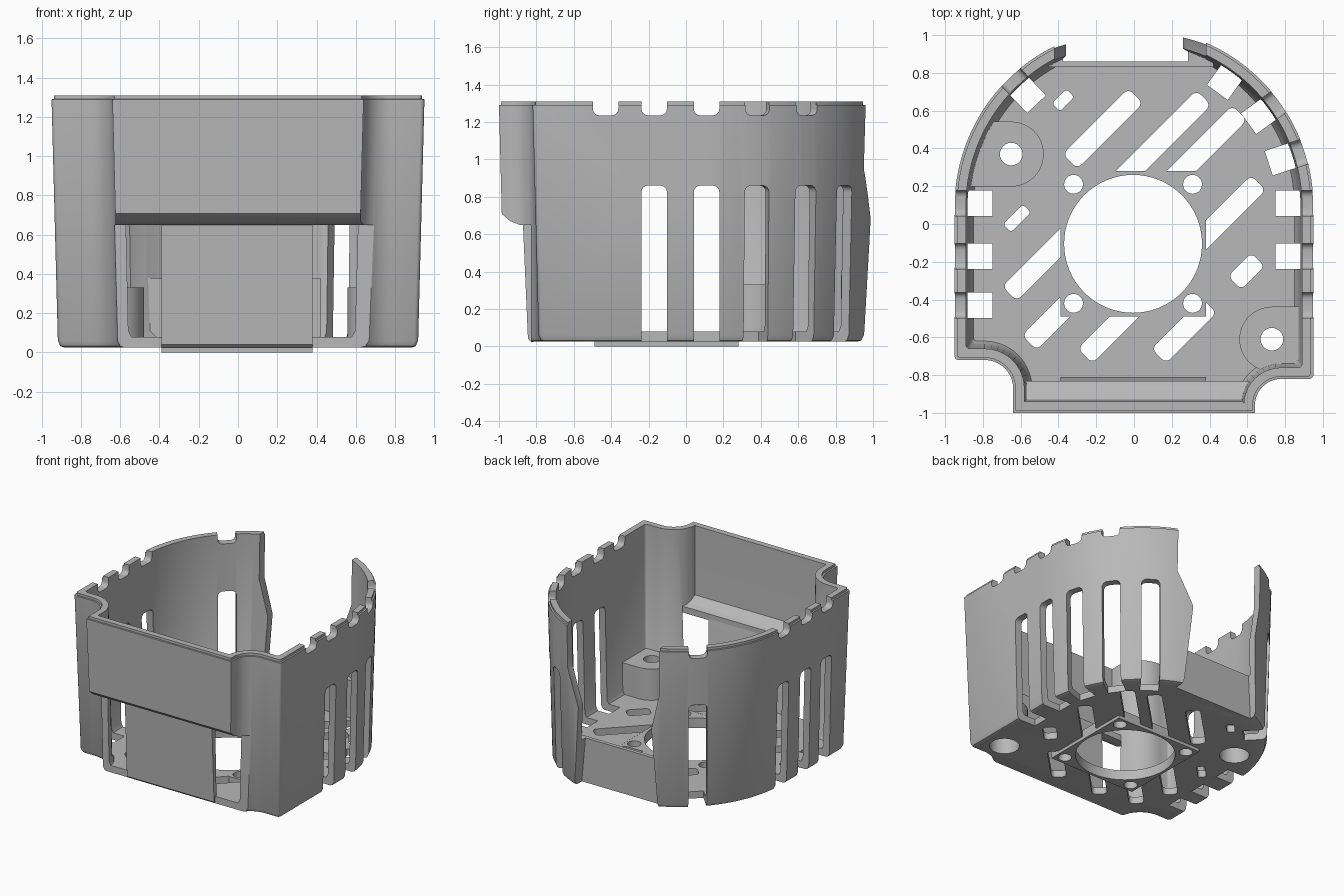
import bpy, bmesh
from math import sin, cos, pi, radians
from mathutils import Vector

if "Cube" in bpy.data.objects:
    bpy.data.objects.remove(bpy.data.objects["Cube"])

grey = bpy.data.materials.new("light_grey_plastic")
grey.use_nodes = True
GREY = (0.48, 0.48, 0.48, 1)
grey.diffuse_color = GREY
grey.node_tree.nodes["Principled BSDF"].inputs["Base Color"].default_value = GREY

ARC_Y = 0.09      # centre of the round back
FLOOR = 0.08      # top of the floor


def loft(name, rings):
    """Closed solid through rings of equally many points."""
    bm = bmesh.new()
    loops = [[bm.verts.new(p) for p in ring] for ring in rings]
    n = len(loops[0])
    for a, b in zip(loops, loops[1:]):
        for i in range(n):
            j = (i + 1) % n
            bm.faces.new((a[i], a[j], b[j], b[i]))
    bm.faces.new(loops[0][::-1])
    bm.faces.new(loops[-1])
    bmesh.ops.recalc_face_normals(bm, faces=bm.faces)
    mesh = bpy.data.meshes.new(name)
    bm.to_mesh(mesh)
    bm.free()
    mesh.materials.append(grey)
    obj = bpy.data.objects.new(name, mesh)
    bpy.context.collection.objects.link(obj)
    return obj


def prism(name, profile, w0, w1, place):
    return loft(name, [[place(u, v, w) for u, v in profile] for w in (w0, w1)])


def along_x(u, v, w): return Vector((w, u, v))
def along_y(u, v, w): return Vector((u, w, v))
def along_z(u, v, w): return Vector((u, v, w))


def arc(cx, cy, r, a0, a1, n):
    return [(cx + r * cos(radians(a0 + (a1 - a0) * i / n)),
             cy + r * sin(radians(a0 + (a1 - a0) * i / n))) for i in range(n + 1)]


def rounded(u0, u1, v0, v1, r):
    return (arc(u1 - r, v1 - r, r, 0, 90, 4) + arc(u0 + r, v1 - r, r, 90, 180, 4)
            + arc(u0 + r, v0 + r, r, 180, 270, 4) + arc(u1 - r, v0 + r, r, 270, 360, 4))


def circle(x, y, r, n=32):
    return arc(x, y, r, 0, 360, n)[:-1]


def box(u0, u1, v0, v1):
    return [(u0, v0), (u1, v0), (u1, v1), (u0, v1)]


def combine(obj, other, op="DIFFERENCE", keep=False):
    mod = obj.modifiers.new("cut", "BOOLEAN")
    mod.operation, mod.solver, mod.object = op, "EXACT", other
    bpy.context.view_layer.objects.active = obj
    bpy.ops.object.modifier_apply(modifier=mod.name)
    if not keep:
        bpy.data.objects.remove(other)


def outline(d, z):
    """Plan of the housing, moved inward by d."""
    pts = [(-0.64 + d, -1 + d), (0.64 - d, -1 + d)]
    pts += arc(0.78, -0.96, 0.14 + d, 180, 90, 10)
    pts += arc(0.93 - d, -0.80 + d, 0.02, -90, 0, 3)
    pts += arc(0, ARC_Y, 0.95 - d, 0, 180, 64)
    pts += arc(-0.93 + d, -0.70 + d, 0.02, 180, 270, 3)
    pts += arc(-0.79, -0.87, 0.15 + d, 90, 0, 10)
    return [(x, y, z) for x, y in pts]


def shell(name, levels):
    return loft(name, [outline(d, z) for z, d in levels])


# Housing with tapered walls, rounded foot and stepped rim
body = shell("housing", [(0.025, 0.065), (0.032, 0.045), (0.06, 0.032),
                         (1.29, 0), (1.291, 0.012), (1.31, 0.012)])
cavity = shell("cavity", [(FLOOR, 0.1), (0.11, 0.085), (1.25, 0.06), (1.5, 0.06)])

# Sloped shelf below the front bulge, and low back wall
combine(cavity, prism("shelf", [(-0.83, -0.1), (-0.83, 0.70), (-0.87, 0.715), (-0.95, 0.78),
                                (-1.2, 0.78), (-1.2, -0.1)], -0.8, 0.8, along_x))
combine(cavity, prism("sill", box(-0.55, 0.42, -0.1, 0.38), 0.83, 1.2, along_y))
combine(body, cavity)
combine(body, prism("recess", [(-0.83, -0.1), (-0.83, 0.65), (-0.89, 0.65), (-0.94, 0.67),
                               (-1.01, 0.73), (-1.2, 0.73), (-1.2, -0.1)], -0.79, 0.79, along_x))

# Rear opening with bulged edges
combine(body, prism("opening", [(-0.40, -0.1), (-0.36, 0.66), (-0.42, 0.95), (-0.42, 1.5),
                                (0.38, 1.5), (0.38, 0.95), (0.26, 0.68), (0.33, -0.1)],
                    0.86, 1.3, along_y))


# Side slots and rim notches, placed by height along the flank or angle on the arc
def flank(side, y):
    return Vector((0, y, 0)), Vector((side, 0, 0))


def around(angle):
    return Vector((0, ARC_Y, 0)), Vector((cos(radians(angle)), sin(radians(angle)), 0))


def wall_cut(spot, z0, z1, r0, half=0.068):
    base, out = spot
    tangent = Vector((-out.y, out.x, 0))
    combine(body, prism("slot", rounded(-half, half, z0, z1, 0.035), r0, 1.2,
                        lambda u, v, w: base + out * w + tangent * u + Vector((0, 0, v))))


flanks = [flank(s, y) for s in (-1, 1) for y in (-0.17, 0.11)]
left_front, right_front = flank(-1, -0.43), flank(1, -0.43)
arcs = [around(a) for a in (18, 36, 133.5)]
for spot in flanks + arcs + [left_front, around(54)]:
    wall_cut(spot, -0.2, 0.86, 0.75)
for spot in flanks + arcs + [left_front, right_front]:
    wall_cut(spot, 1.235, 1.5, 0.8)

# Diagonal floor vents: lower-left corner, upper-right corner, width
vents = [(-.43, .60, -.32, .71, .06), (-.37, .30, .04, .71, .11), (-.15, .15, .40, .70, .11),
         (.15, .18, .59, .62, .11), (.28, -.16, .69, .25, .11), (.505, -.34, .685, -.16, .1),
         (-.69, -.04, -.55, .10, .06), (-.69, -.40, -.29, 0, .11), (-.585, -.66, -.30, -.375, .11),
         (-.29, -.73, .04, -.40, .11), (.10, -.73, .43, -.40, .11)]
diag, cross = Vector((1, 1, 0)).normalized(), Vector((-1, 1, 0)).normalized()
for x0, y0, x1, y1, w in vents:
    mid = Vector(((x0 + x1) / 2, (y0 + y1) / 2, 0))
    half = (x1 - x0) / 2 * 2 ** 0.5 - w * 0.4
    combine(body, prism("vent", rounded(-half, half, -w / 2, w / 2, w * 0.3), -0.1, 0.2,
                        lambda u, v, z: mid + diag * u + cross * v + Vector((0, 0, z))))

# Square fan mount under the floor, with a round opening and four screw holes
combine(body, prism("fan_well", box(-0.385, 0.375, -0.485, 0.275), -0.1, 0.2, along_z))
fan = prism("fan_mount", box(-0.39, 0.38, -0.49, 0.28), 0, FLOOR - 0.001, along_z)
combine(fan, prism("fan_hole", circle(-0.005, -0.105, 0.365, 64), -0.1, 0.2, along_z))
for x in (-0.32, 0.31):
    for y in (-0.42, 0.21):
        combine(fan, prism("screw", circle(x, y, 0.05, 24), -0.1, 0.2, along_z))

# Front panel between the two windows
panel = prism("front_panel", [(-0.825, 0.022), (-0.845, 0.04), (-0.872, 0.66), (-0.84, 0.69),
                              (-0.83, 0.66), (-0.815, 0.09), (-0.80, 0.03)],
              -0.39, 0.38, along_x)

# Screw bosses joined to the side walls, counterbored from below
bosses = []
limit = shell("limit", [(0.03, 0.06), (0.08, 0.05), (1.2, 0.03)])
for name, x, y, turn in (("left_boss", 0.73, -0.61, 90), ("right_boss", -0.65, 0.37, -90)):
    r = 0.172
    far = 1.1 if x > 0 else -1.1
    end = 1 if x > 0 else -1
    profile = arc(x, y, r, turn, turn + 180, 24) + [(far, y - end * r), (far, y + end * r)]
    boss = prism(name, profile, 0.04, 0.33, along_z)
    combine(boss, limit, "INTERSECT", keep=True)
    for part in (boss, body):
        combine(part, prism("bore", circle(x, y, 0.11), -0.1, 0.27, along_z))
    combine(boss, prism("hole", circle(x, y, 0.06, 24), 0.2, 0.5, along_z))
    bosses.append(boss)
bpy.data.objects.remove(limit)

# Smooth the curves, keep the edges
bpy.ops.object.select_all(action="DESELECT")
for obj in [body, fan, panel] + bosses:
    obj.select_set(True)
bpy.context.view_layer.objects.active = body
bpy.ops.object.shade_smooth_by_angle(angle=radians(30))
